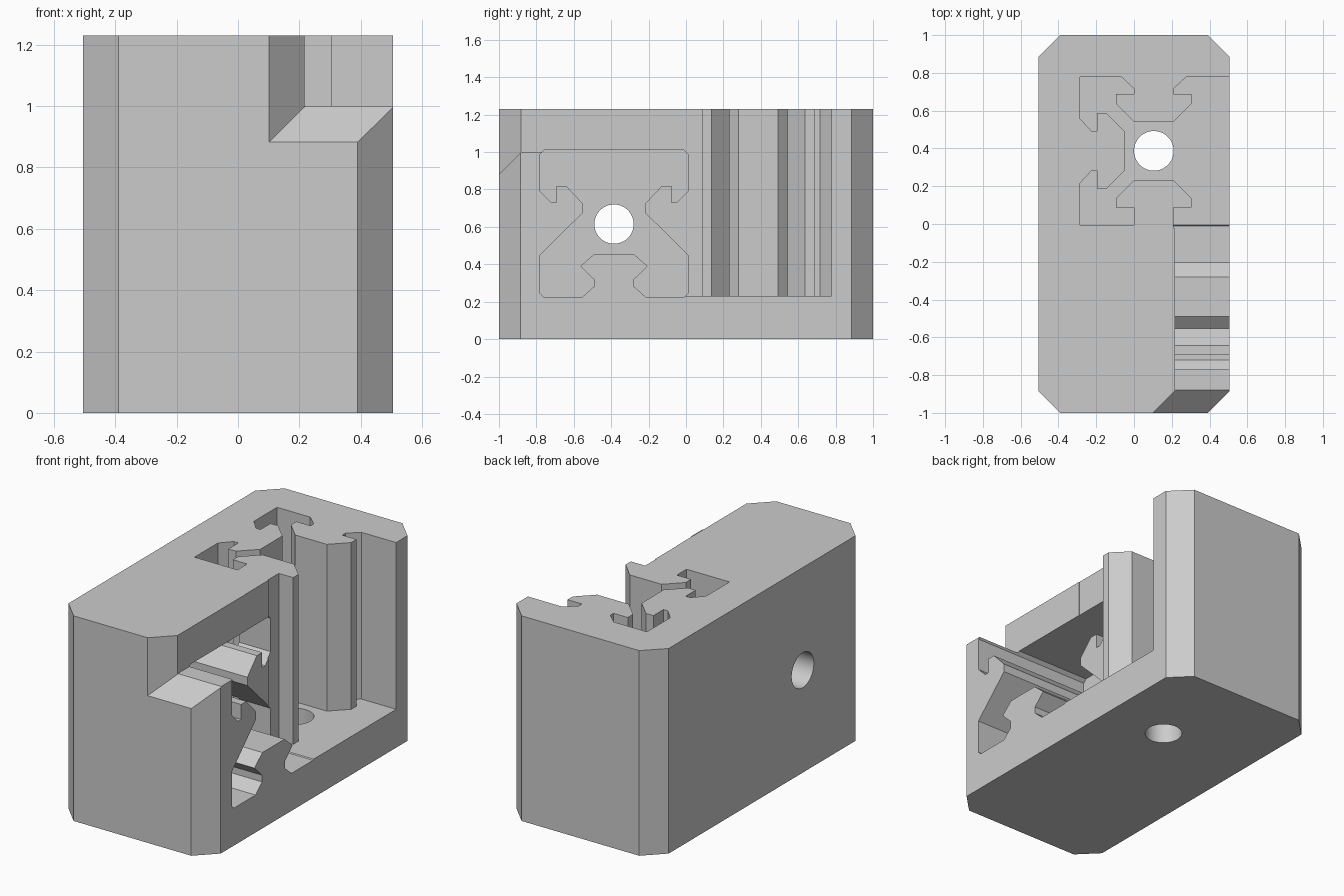
import bpy, bmesh, math
from mathutils import Vector, Matrix

scene_cube = bpy.data.objects.get("Cube")
if scene_cube:
    bpy.data.objects.remove(scene_cube, do_unlink=True)

grey = bpy.data.materials.new("light_grey")
grey.use_nodes = True
GREY = (0.6, 0.6, 0.6, 1)
grey.diffuse_color = GREY
grey.node_tree.nodes["Principled BSDF"].inputs["Base Color"].default_value = GREY


def loft(name, ring_a, ring_b):
    """Closed solid between two matching rings of 3D points."""
    bm = bmesh.new()
    a = [bm.verts.new(p) for p in ring_a]
    b = [bm.verts.new(p) for p in ring_b]
    bm.faces.new(a)
    bm.faces.new(b[::-1])
    n = len(a)
    for i in range(n):
        j = (i + 1) % n
        bm.faces.new((a[i], b[i], b[j], a[j]))
    bm.normal_update()
    if bm.calc_volume(signed=True) < 0:
        bmesh.ops.reverse_faces(bm, faces=bm.faces[:])
    mesh = bpy.data.meshes.new(name)
    bm.to_mesh(mesh)
    bm.free()
    mesh.materials.append(grey)
    ob = bpy.data.objects.new(name, mesh)
    bpy.context.scene.collection.objects.link(ob)
    return ob


def prism_z(name, pts, z0, z1):
    return loft(name, [(x, y, z0) for x, y in pts], [(x, y, z1) for x, y in pts])


def prism_x(name, pts, x0, x1):
    return loft(name, [(x0, y, z) for y, z in pts], [(x1, y, z) for y, z in pts])


def box(y0, y1, z0, z1):
    return [(y0, z0), (y1, z0), (y1, z1), (y0, z1)]


def circle(cx, cy, r, n=48):
    return [(cx + r * math.cos(math.tau * i / n), cy + r * math.sin(math.tau * i / n))
            for i in range(n)]


# Half outline of one slot, as (offset along side, depth from side)
HALF = .39
MOUTH = [(.17, 0), (.105, .06)]
HOOK = [(.105, .09), (.2, .09), (.2, .14), (.105, .235)]


def place(pts, centre, angle):
    """Put slot points on one side of the square profile."""
    rot = Matrix.Rotation(angle, 2)
    return [tuple(rot @ Vector((s, HALF - d)) + Vector(centre)) for s, d in pts]


def mirrored(half):
    return half + [(-s, d) for s, d in reversed(half)]


# Block with chamfered upright corners
W, L, H, C = .505, 1, 1.23, .115
corner = [(W, L - C), (W - C, L)]
outline = corner + [(-x, y) for x, y in corner[::-1]]
outline += [(-x, -y) for x, y in outline]
body = prism_z("corner_bracket_body", outline, 0, H)

# Upright channel: slots on the back, left and front sides, open on +x
c1 = (.105, .387)
upright = [(.7, .777)]
upright += place(mirrored(MOUTH + HOOK), c1, 0)
upright += [(-.285, .777)]
upright += place(mirrored(MOUTH + HOOK), c1, math.pi / 2)
upright += [(-.285, -.005), (0, -.005)]
upright += place(mirrored(HOOK), c1, math.pi)
upright += [(.21, -.02), (.7, -.02)]

# Level channel: ribs with sloped undersides, flat ceiling
c2 = -.385
rib = [(.395, .45), (.167, .675), (.167, .725), (.257, .82), (.307, .82),
       (.307, .73), (.335, .73), (.395, .79), (.395, .99), (.375, 1.01)]
foot = [(.105, .455), (.18, .39), (.108, .32), (.108, .28), (.17, .225),
        (.375, .225), (.395, .245)]
side = foot + rib
level = [(c2 + s, z) for s, z in side] + [(c2 - s, z) for s, z in side[::-1]]


# Flared notch at the front upper corner
def notch_ring(y, x0, z0):
    return [(x0, y, z0), (.8, y, z0), (.8, y, 1.5), (x0, y, 1.5)]


cutters = [
    prism_z("upright_channel", upright, .23, 1.4),
    prism_x("level_channel", level, -.28, .72),
    prism_x("side_opening", box(-.23, .05, .44, 1.38), .215, .74),
    prism_x("upper_opening", box(-.885, .06, 1, 1.45), .217, .76),
    loft("front_notch", notch_ring(-1.1, .002, .785), notch_ring(-.88, .22, 1.0)),
    prism_z("floor_bolt_hole", circle(.105, .387, .105), -.1, .35),
    prism_x("wall_bolt_hole", circle(c2, .615, .105), -.7, -.15),
]

# Cut every opening out of the block
bpy.context.view_layer.update()
bpy.context.view_layer.objects.active = body
for cutter in cutters:
    mod = body.modifiers.new(cutter.name, "BOOLEAN")
    mod.operation = "DIFFERENCE"
    mod.solver = "EXACT"
    mod.object = cutter
    bpy.ops.object.modifier_apply(modifier=mod.name)
    bpy.data.objects.remove(cutter, do_unlink=True)

# Smooth only the bolt holes
bpy.ops.object.select_all(action="DESELECT")
body.select_set(True)
bpy.ops.object.shade_smooth_by_angle(angle=math.radians(20))
